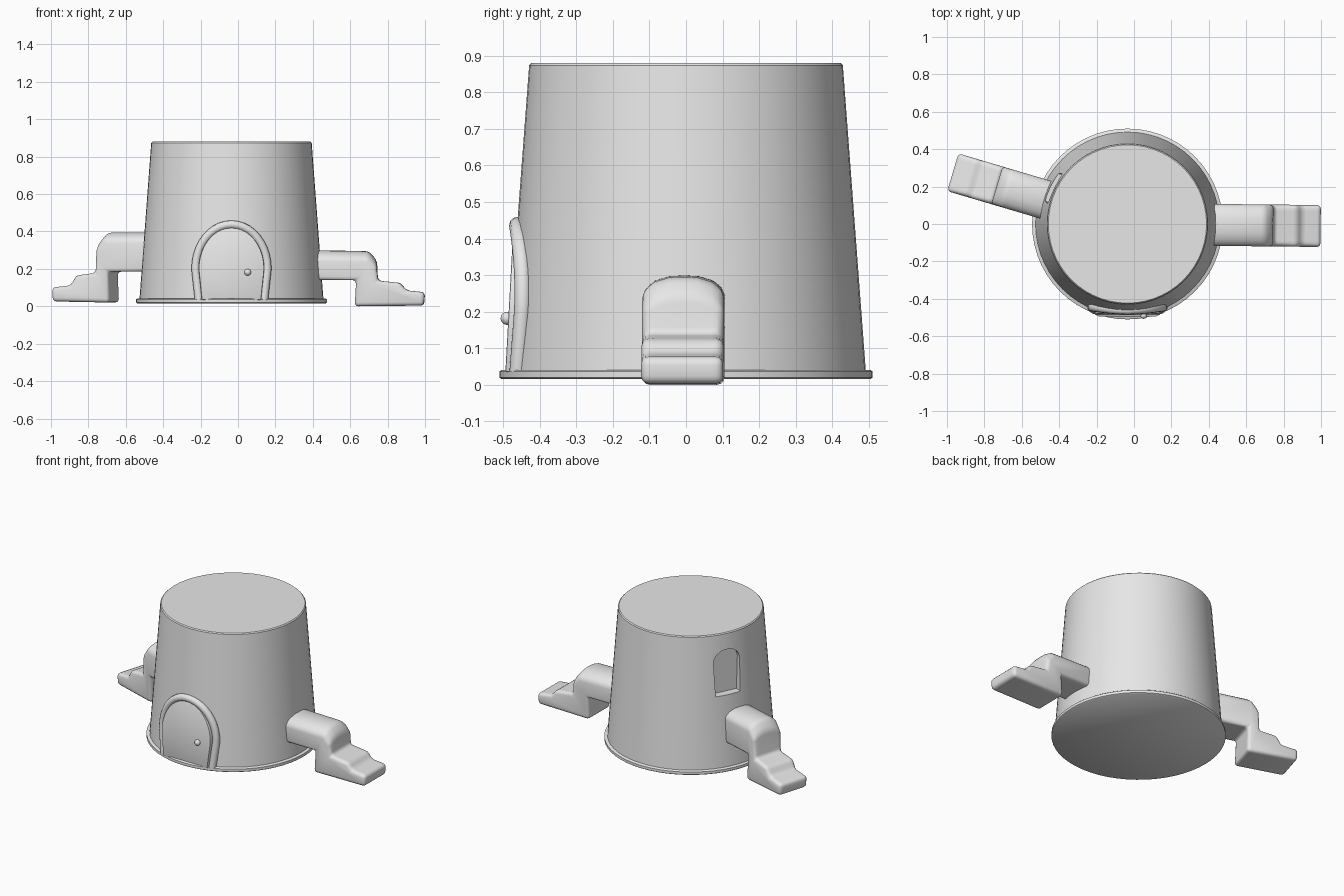
import bpy, bmesh, math
from mathutils import Matrix

if "Cube" in bpy.data.objects:
    bpy.data.objects.remove(bpy.data.objects["Cube"], do_unlink=True)

CX = -0.035          # tower axis
TOP, BASE = 0.88, 0.035

grey = bpy.data.materials.new("plain_grey")
grey.use_nodes = True
grey.diffuse_color = (0.8, 0.8, 0.8, 1)
grey.node_tree.nodes["Principled BSDF"].inputs["Base Color"].default_value = (0.8, 0.8, 0.8, 1)


def activate(ob):
    bpy.ops.object.select_all(action='DESELECT')
    ob.select_set(True)
    bpy.context.view_layer.objects.active = ob


def finish(ob, bevel=0, segments=3):
    """Material, optional rounded edges and smooth shading."""
    activate(ob)
    ob.data.materials.clear()
    ob.data.materials.append(grey)
    if bevel:
        mod = ob.modifiers.new("rounding", 'BEVEL')
        mod.width, mod.segments = bevel, segments
        mod.limit_method, mod.angle_limit = 'ANGLE', math.radians(28)
        bpy.ops.object.modifier_apply(modifier=mod.name)
    bpy.ops.object.shade_smooth_by_angle(angle=math.radians(40))
    return ob


def loft(name, rings):
    """Closed solid through matching rings of points."""
    bm = bmesh.new()
    loops = [[bm.verts.new(p) for p in ring] for ring in rings]
    n = len(loops[0])
    for a, b in zip(loops, loops[1:]):
        for i in range(n):
            j = (i + 1) % n
            bm.faces.new((a[i], a[j], b[j], b[i]))
    bm.faces.new(loops[0][::-1])
    bm.faces.new(loops[-1])
    bmesh.ops.recalc_face_normals(bm, faces=bm.faces)
    mesh = bpy.data.meshes.new(name)
    bm.to_mesh(mesh)
    bm.free()
    ob = bpy.data.objects.new(name, mesh)
    bpy.context.collection.objects.link(ob)
    return ob


def turned(name, profile, sides=56):
    """Round solid from (radius, height) pairs."""
    angles = [math.tau * i / sides for i in range(sides)]
    return loft(name, [[(CX + r * math.cos(a), r * math.sin(a), z) for a in angles]
                       for r, z in profile])


def arch(half, foot, low, spring, top, steps=20):
    """Arched outline of (x, z) from the lower right round to the lower left."""
    curve = [(half * math.cos(math.pi * i / steps),
              spring + (top - spring) * math.sin(math.pi * i / steps))
             for i in range(steps + 1)]
    return [(foot, low)] + curve + [(-foot, low)]


# Tower body and base rim
tower = turned("tower", [(0.492, BASE), (0.429, TOP - 0.006), (0.423, TOP)])
finish(turned("base_rim", [(0.505, 0.016), (0.51, 0.02), (0.51, 0.037), (0.505, 0.041)]))

# Recessed window cut into the wall over the raised leg
outline = arch(0.088, 0.082, 0.49, 0.7, 0.775)
cutter = loft("window_cutter", [[(r, x, z) for x, z in outline] for r in (0.405, 0.6)])
cutter.matrix_world = Matrix.Translation((CX, 0, 0)) @ Matrix.Rotation(math.radians(154), 4, 'Z')
cutter.hide_render = True
cut = tower.modifiers.new("window", 'BOOLEAN')
cut.object, cut.solver = cutter, 'EXACT'
activate(tower)
bpy.ops.object.modifier_apply(modifier=cut.name)
bpy.data.objects.remove(cutter, do_unlink=True)
finish(tower)

# Door panel, leaning with the wall
outline = arch(0.175, 0.158, BASE, 0.2, 0.42)
finish(loft("door", [[(CX + x, y + 0.055 * (z - BASE), z) for x, z in outline]
                     for y in (-0.494, -0.38)]), 0.004, 2)

# Rounded door frame
path = bpy.data.curves.new("door_frame", 'CURVE')
path.dimensions, path.bevel_depth, path.bevel_resolution = '3D', 0.023, 3
path.use_fill_caps = True
points = arch(0.192, 0.174, BASE, 0.2, 0.437)
spline = path.splines.new('POLY')
spline.points.add(len(points) - 1)
for p, (x, z) in zip(spline.points, points):
    wall = math.sqrt((0.494 - 0.075 * z) ** 2 - x * x)
    p.co = (CX + x, -0.6 * wall - 0.4 * 0.46, z, 1)
frame = bpy.data.objects.new("door_frame", path)
bpy.context.collection.objects.link(frame)
activate(frame)
bpy.ops.object.convert(target='MESH')
finish(bpy.context.object)

# Door knob
bpy.ops.mesh.primitive_uv_sphere_add(segments=20, ring_count=12, radius=0.018,
                                     location=(0.052, -0.489, 0.182))
bpy.context.object.name = "door_knob"
finish(bpy.context.object)


# Bent legs with stepped feet
def leg(name, side, half, angle, arch_from):
    """Side outline (distance, height) given width; upper edges drop outward."""
    rings = []
    for t in (-1, -0.7, -0.35, 0, 0.35, 0.7, 1):
        rings.append([(u, t * half, z - (0.04 * abs(t) ** 3 if z > arch_from else 0))
                      for u, z in side])
    ob = loft(name, rings)
    ob.matrix_world = (Matrix.Translation((CX, 0, 0))
                       @ Matrix.Rotation(math.radians(angle), 4, 'Z'))
    finish(ob, 0.02)


leg("left_leg", [(0.42, 0.14), (0.668, 0.14), (0.66, 0), (1.03, 0.004), (1.034, 0.075),
                 (0.935, 0.085), (0.905, 0.125), (0.783, 0.137), (0.778, 0.245),
                 (0.735, 0.295), (0.42, 0.3)], 0.112, -0.6, 0.2)
leg("right_leg", [(0.4, 0.185), (0.66, 0.185), (0.653, 0.02), (0.97, 0.026), (0.975, 0.1),
                  (0.87, 0.112), (0.84, 0.165), (0.732, 0.178), (0.727, 0.335),
                  (0.68, 0.395), (0.4, 0.395)], 0.105, 163.5, 0.3)
